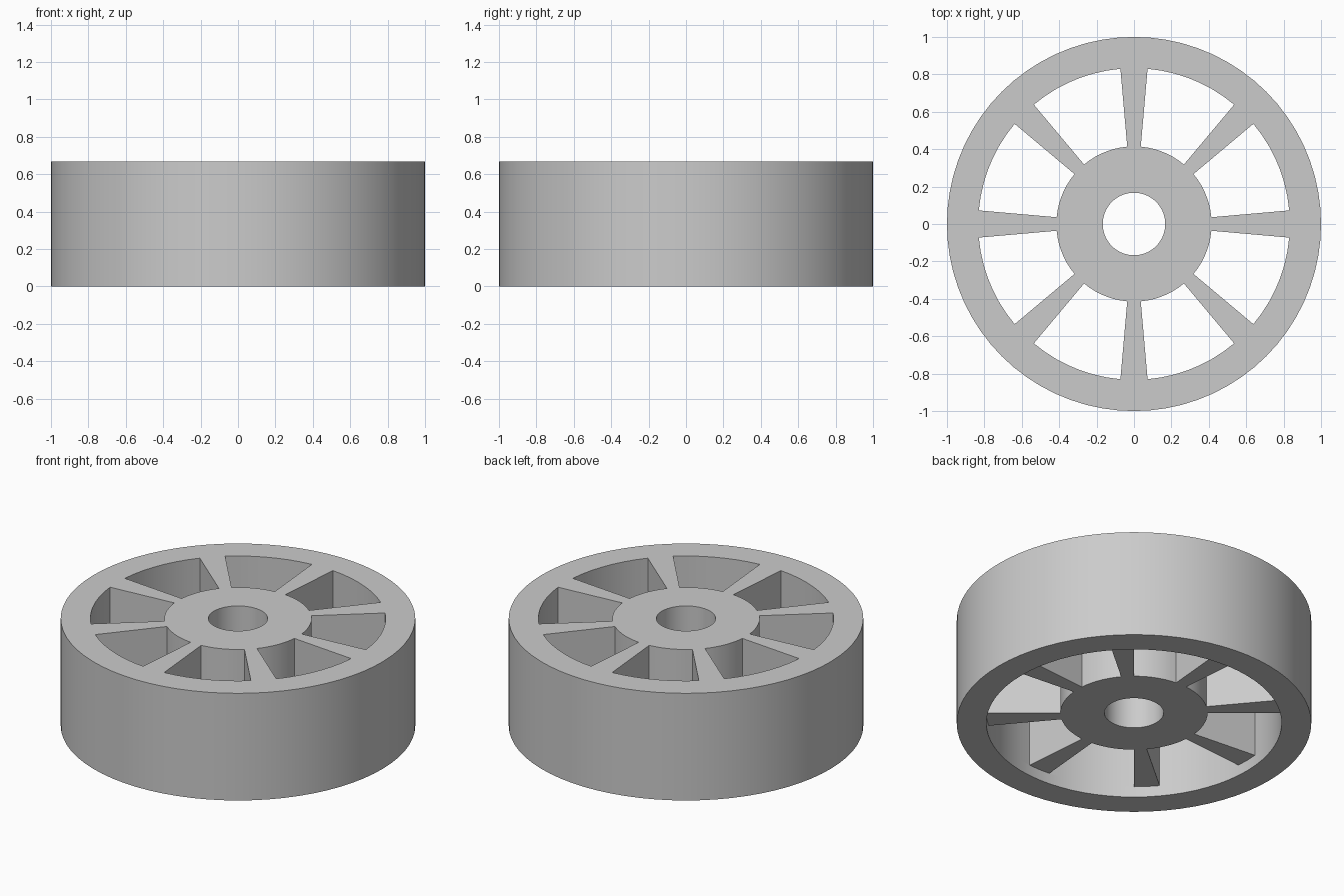
import bpy
import bmesh
from math import cos, sin, tau, radians

cube = bpy.data.objects.get("Cube")
if cube:
    bpy.data.objects.remove(cube)

SEGMENTS = 72                # five degrees each
SPOKES = 8
HEIGHT = 0.667
RECESS = 0.067               # hub and spokes sit above the rim's lower edge
RADII = {"bore": 0.167, "hub": 0.415, "rim_inner": 0.833, "rim_outer": 1.0}

# Material
grey = bpy.data.materials.new("plain grey")
grey.use_nodes = True
colour = (0.6, 0.6, 0.6, 1)
grey.diffuse_color = colour
grey.node_tree.nodes["Principled BSDF"].inputs["Base Color"].default_value = colour

bm = bmesh.new()


def circle(radius):
    angles = [tau * i / SEGMENTS for i in range(SEGMENTS)]
    return [bm.verts.new((radius * cos(a), radius * sin(a), HEIGHT)) for a in angles]


def extrude_down(faces, depth):
    result = bmesh.ops.extrude_face_region(bm, geom=faces)["geom"]
    verts = [g for g in result if isinstance(g, bmesh.types.BMVert)]
    bmesh.ops.translate(bm, verts=verts, vec=(0, 0, -depth))
    return [g for g in result if isinstance(g, bmesh.types.BMFace)]


# Upper face: hub ring, wedge spokes two segments wide, and rim ring
rings = [circle(r) for r in RADII.values()]
step = SEGMENTS // SPOKES
for i in range(SEGMENTS):
    j = (i + 1) % SEGMENTS
    for part, (inner, outer) in enumerate(zip(rings, rings[1:])):
        is_spoke = i % step in (0, step - 1)
        if part != 1 or is_spoke:
            bm.faces.new((inner[i], outer[i], outer[j], inner[j]))
loose = [v for v in bm.verts if not v.link_faces]
bmesh.ops.delete(bm, geom=loose, context="VERTS")

# Body thickness, then the rim's deeper lower lip
lower = extrude_down(bm.faces[:], HEIGHT - RECESS)
lip = [f for f in lower
       if f.calc_center_median().xy.length > RADII["rim_inner"]]
extrude_down(lip, RECESS)
bmesh.ops.recalc_face_normals(bm, faces=bm.faces[:])

mesh = bpy.data.meshes.new("spoked_wheel")
bm.to_mesh(mesh)
bm.free()
mesh.materials.append(grey)
wheel = bpy.data.objects.new("spoked_wheel", mesh)
bpy.context.collection.objects.link(wheel)

# Smooth round walls with crisp rims
bpy.context.view_layer.objects.active = wheel
wheel.select_set(True)
bpy.ops.object.shade_smooth_by_angle(angle=radians(30))
